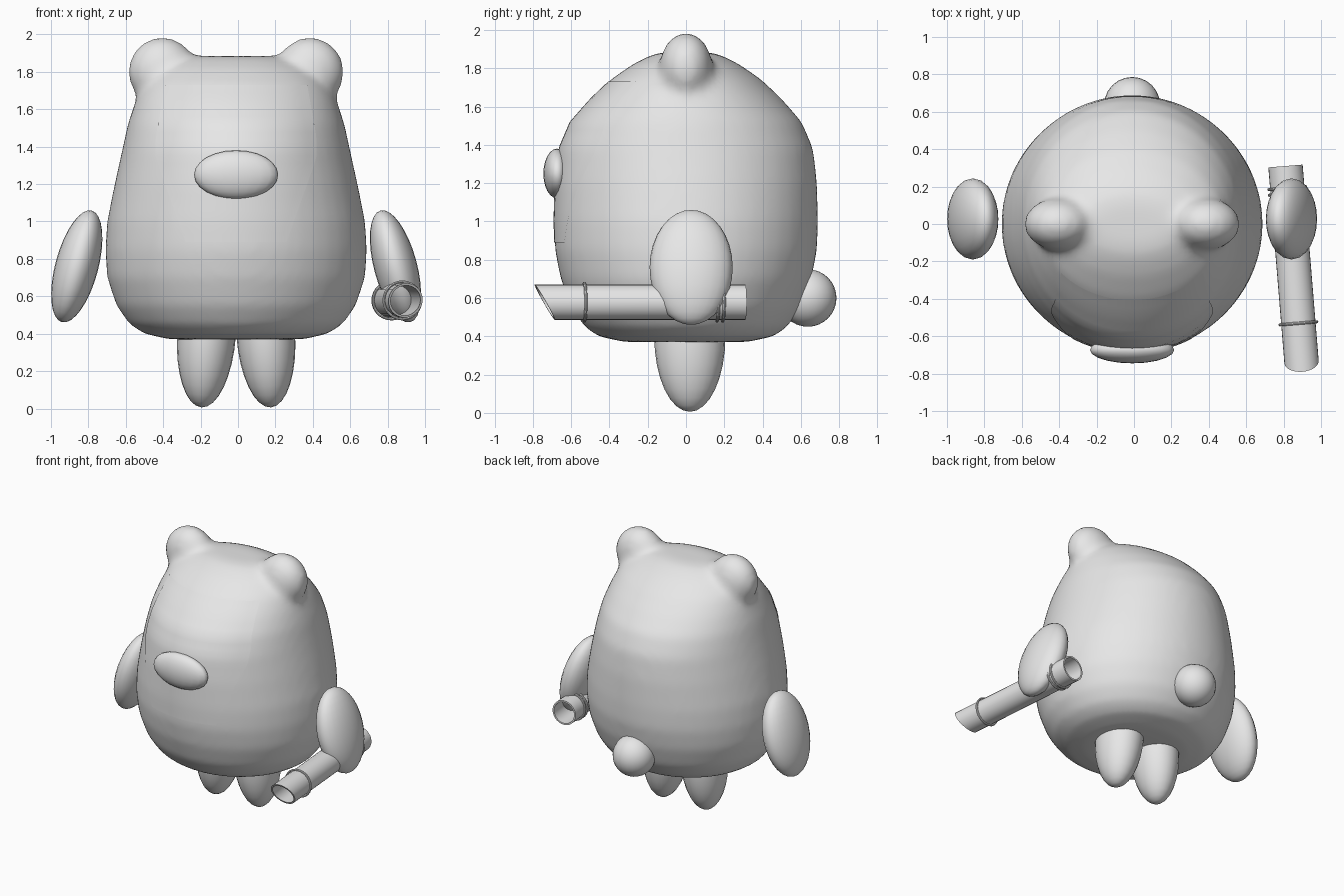
import bpy, bmesh, math
from mathutils import Matrix, Vector

if "Cube" in bpy.data.objects:
    bpy.data.objects.remove(bpy.data.objects["Cube"])

grey = bpy.data.materials.new("plain_grey")
grey.diffuse_color = (0.8, 0.8, 0.8, 1)
grey.use_nodes = True
grey.node_tree.nodes["Principled BSDF"].inputs["Base Color"].default_value = grey.diffuse_color
CX = -0.01  # symmetry line of the figure


def finish(bm, name, angle=45):
    bmesh.ops.recalc_face_normals(bm, faces=bm.faces)
    mesh = bpy.data.meshes.new(name)
    bm.to_mesh(mesh)
    bm.free()
    mesh.materials.append(grey)
    ob = bpy.data.objects.new(name, mesh)
    bpy.context.collection.objects.link(ob)
    bpy.ops.object.select_all(action='DESELECT')
    bpy.context.view_layer.objects.active = ob
    ob.select_set(True)
    bpy.ops.object.shade_smooth_by_angle(angle=math.radians(angle))
    return ob


def add_ball(bm, centre, radii, tilt=0, seg=24, rings=16):
    m = (Matrix.Translation(centre) @ Matrix.Rotation(math.radians(tilt), 4, 'Y')
         @ Matrix.Diagonal((*radii, 1)))
    bmesh.ops.create_uvsphere(bm, u_segments=seg, v_segments=rings, radius=1, matrix=m)


def ball(name, centre, radii, tilt=0, seg=24, rings=16):
    bm = bmesh.new()
    add_ball(bm, centre, radii, tilt, seg, rings)
    return finish(bm, name, 60)


# Body profile: height, half width, half depth
PROFILE = [(0.37, 0.36, 0.32), (0.40, 0.49, 0.46), (0.45, 0.57, 0.53), (0.55, 0.64, 0.60),
           (0.70, 0.69, 0.655), (0.85, 0.70, 0.685), (1.0, 0.69, 0.69), (1.2, 0.65, 0.685),
           (1.38, 0.61, 0.665), (1.52, 0.58, 0.605), (1.64, 0.54, 0.50), (1.74, 0.49, 0.395),
           (1.82, 0.40, 0.28), (1.87, 0.30, 0.18), (1.885, 0.20, 0.11)]


def body_radii(z):
    for (z0, a0, b0), (z1, a1, b1) in zip(PROFILE, PROFILE[1:]):
        if z <= z1:
            t = (z - z0) / (z1 - z0)
            return a0 + t * (a1 - a0), b0 + t * (b1 - b0)
    return PROFILE[-1][1:]


# Body with the ears blended into it
bm = bmesh.new()
N = 48
rows = [[bm.verts.new((CX + a * math.cos(2 * math.pi * i / N),
                       b * math.sin(2 * math.pi * i / N), z)) for i in range(N)]
        for z, a, b in PROFILE]
for lo, hi in zip(rows, rows[1:]):
    for i in range(N):
        bm.faces.new((lo[i], lo[(i + 1) % N], hi[(i + 1) % N], hi[i]))
bm.faces.new(rows[0][::-1])
bm.faces.new(rows[-1])
for s in (-1, 1):
    add_ball(bm, (CX + s * 0.395, 0.0, 1.80), (0.185, 0.14, 0.187))
body = finish(bm, "body", 60)
remesh = body.modifiers.new("blend", 'REMESH')
remesh.mode = 'VOXEL'
remesh.voxel_size = 0.025
remesh.use_smooth_shade = True
smooth = body.modifiers.new("soften", 'SMOOTH')
smooth.factor = 0.5
smooth.iterations = 14

# Face panel: a thin skin following the front of the body
bm = bmesh.new()
U, V = 16, 20
grid = []
for j in range(V + 1):
    z = 0.89 + 0.84 * j / V
    a, b = body_radii(z)
    half = 0.27 + 0.16 * min(1, (z - 0.89) / 0.45) - 0.05 * max(0, (z - 1.45) / 0.28)
    line = []
    for i in range(U + 1):
        x = half * (2 * i / U - 1)
        y = -b * math.sqrt(max(0, 1 - (x / a) ** 2))
        line.append(bm.verts.new((CX + x, y - 0.002, z)))
    grid.append(line)
for j in range(V):
    for i in range(U):
        bm.faces.new((grid[j][i], grid[j][i + 1], grid[j + 1][i + 1], grid[j + 1][i]))
finish(bm, "face_panel", 60)

# Nose and tail
ball("nose", (CX, -0.673, 1.25), (0.225, 0.072, 0.13), seg=20, rings=12)
ball("tail", (CX, 0.636, 0.60), (0.15, 0.15, 0.15))

# Legs and arms, one per side
for side, s in (("left", -1), ("right", 1)):
    ball(side + "_leg", (CX + s * 0.158, 0.02, 0.40), (0.157, 0.186, 0.395), -s * 4)
    ball(side + "_arm", (CX + s * 0.852, 0.027, 0.76), (0.115, 0.217, 0.309), -s * 15)

# Hollow pipe held in the right hand; local +z runs from its front tip to its back end
FRONT, BACK = Vector((0.90, -0.79, 0.578)), Vector((0.81, 0.31, 0.578))
LENGTH = (BACK - FRONT).length
ALONG = (BACK - FRONT).normalized()
ACROSS = ALONG.cross(Vector((0, 0, 1)))
PIPE = Matrix((ACROSS, Vector((0, 0, 1)), ALONG)).transposed().to_4x4()
PIPE.translation = FRONT


def lathe(name, profile, cut=0.0, closed=True, seg=28):
    """Spin (radius, distance) points; points at distance 0 get a slanted cut."""
    bm = bmesh.new()
    loops = []
    for r, d in profile:
        loop = []
        for i in range(seg):
            t = 2 * math.pi * i / seg
            slant = cut * (0.092 - r * math.sin(t)) if d == 0 else 0
            loop.append(bm.verts.new(PIPE @ Vector((r * math.cos(t), r * math.sin(t), d + slant))))
        loops.append(loop)
    pairs = list(zip(loops, loops[1:])) + ([(loops[-1], loops[0])] if closed else [])
    for p, q in pairs:
        for i in range(seg):
            k = (i + 1) % seg
            bm.faces.new((p[i], p[k], q[k], q[i]))
    if not closed:
        bm.faces.new(loops[0])
        bm.faces.new(loops[-1])
    return finish(bm, name, 35)


lathe("pipe", [(0.092, 0), (0.092, LENGTH), (0.080, LENGTH), (0.080, 0)], cut=0.57)
lathe("pipe_partition", [(0.081, 0.90), (0.081, 0.91)], closed=False)
for n, d in enumerate((0.26, 0.955, 0.985)):
    ring = [(0.100 + 0.007 * math.cos(k * math.pi / 4), d + 0.008 * math.sin(k * math.pi / 4))
            for k in range(8)]
    lathe("pipe_ring_%d" % (n + 1), ring)
